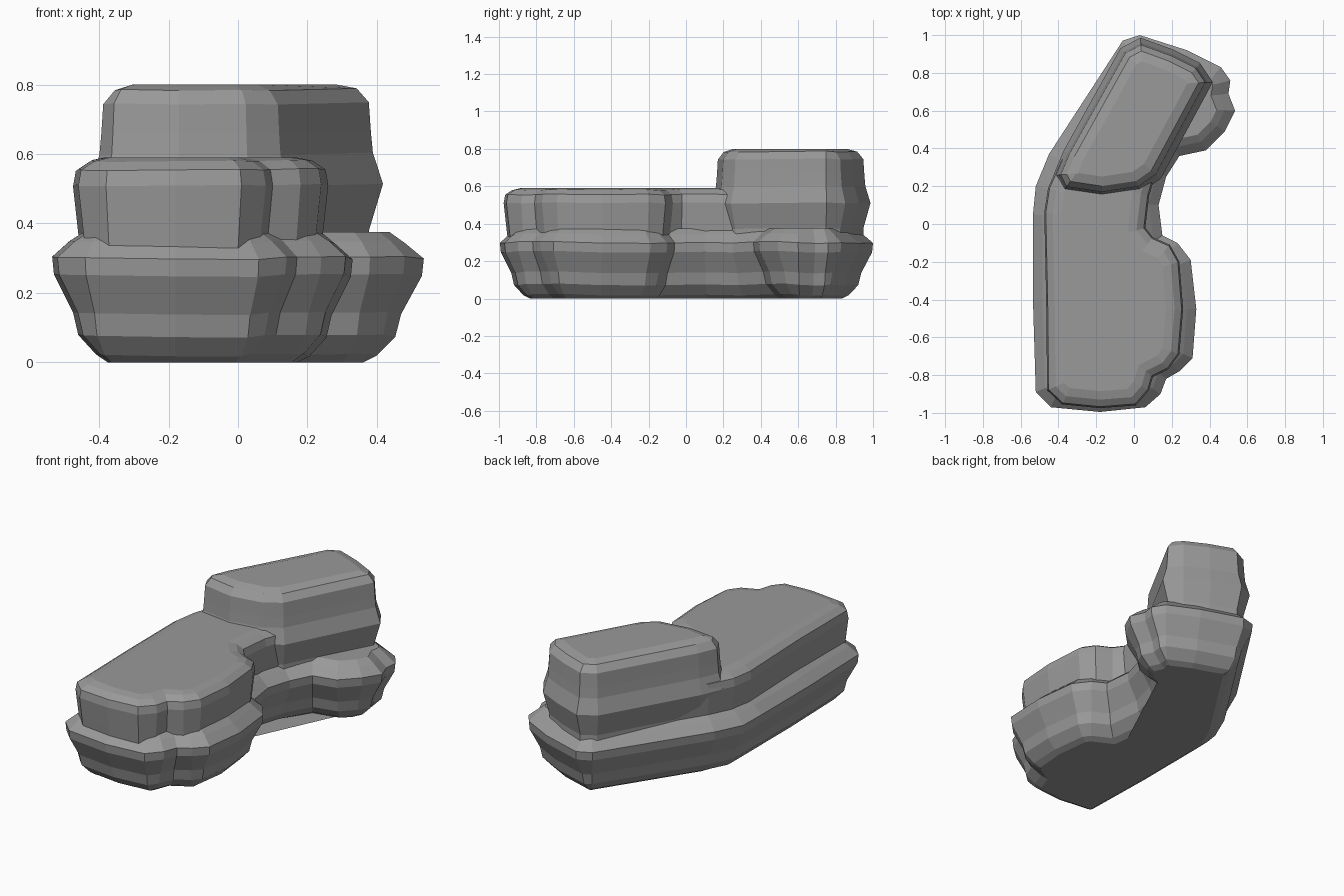
import bpy
import bmesh
import random
from mathutils import Vector

random.seed(4)

old = bpy.data.objects.get("Cube")
if old:
    bpy.data.objects.remove(old, do_unlink=True)

# Single stone colour
stone = bpy.data.materials.new("stone_grey")
stone.use_nodes = True
stone.diffuse_color = (0.32, 0.32, 0.32, 1)
stone.node_tree.nodes["Principled BSDF"].inputs["Base Color"].default_value = stone.diffuse_color


def inset_outline(points, amount):
    """Shift a clockwise outline inward along its mitred corner normals."""
    result = []
    for i, p in enumerate(points):
        p = Vector(p)
        before = (p - Vector(points[i - 1])).normalized()
        after = (Vector(points[(i + 1) % len(points)]) - p).normalized()
        n1 = Vector((before.y, -before.x))
        n2 = Vector((after.y, -after.x))
        corner = (n1 + n2) / max(1 + n1.dot(n2), 0.7)
        result.append(p + corner * amount)
    return result


def rock_layer(name, outline, profile, wobble):
    """Loft an outline through (height, inset) steps and cap both ends."""
    bm = bmesh.new()
    rings = []
    lift = [random.uniform(-wobble, wobble) for _ in outline]
    for step, (z, amount) in enumerate(profile):
        inner = 0 < step < len(profile) - 1
        rings.append([bm.verts.new((p.x, p.y, z + (lift[i] if inner else 0)))
                      for i, p in enumerate(inset_outline(outline, amount))])
    count = len(outline)
    for low, high in zip(rings, rings[1:]):
        for i in range(count):
            j = (i + 1) % count
            bm.faces.new((low[i], high[i], high[j], low[j]))
    bm.faces.new(rings[0])
    bm.faces.new(rings[-1])
    bmesh.ops.recalc_face_normals(bm, faces=bm.faces)
    mesh = bpy.data.meshes.new(name)
    bm.to_mesh(mesh)
    bm.free()
    mesh.materials.append(stone)
    obj = bpy.data.objects.new(name, mesh)
    bpy.context.collection.objects.link(obj)
    return obj


# Widest layer: curved footing with a bulging belt and a knob at the back left
base_outline = [
    (0.03, 1.0), (0.28, 0.92), (0.46, 0.83), (0.51, 0.76), (0.50, 0.69),
    (0.535, 0.60), (0.48, 0.49), (0.38, 0.39), (0.24, 0.36), (0.17, 0.25),
    (0.13, 0.10), (0.15, -0.06), (0.23, -0.10), (0.30, -0.19), (0.33, -0.45),
    (0.31, -0.71), (0.24, -0.78), (0.17, -0.82), (0.14, -0.90), (0.06, -0.97),
    (-0.18, -0.995), (-0.44, -0.97), (-0.52, -0.89), (-0.535, -0.4),
    (-0.535, 0.05), (-0.52, 0.20), (-0.45, 0.37), (-0.06, 0.97)]
rock_layer("base_rock", base_outline,
           [(0, 0.16), (0.02, 0.125), (0.075, 0.075), (0.14, 0.06),
            (0.25, 0.005), (0.30, 0), (0.345, 0.05), (0.375, 0.09)], 0.006)

# Middle shelf: follows the footing but leaves the knob uncovered
shelf_outline = [
    (0.0, 0.90), (0.16, 0.86), (0.34, 0.74), (0.13, 0.32), (0.08, 0.15),
    (0.06, -0.02), (0.10, -0.07), (0.19, -0.11), (0.24, -0.20), (0.26, -0.45),
    (0.24, -0.69), (0.18, -0.77), (0.10, -0.81), (0.08, -0.88), (0.01, -0.96),
    (-0.18, -0.975), (-0.38, -0.955), (-0.46, -0.88), (-0.465, -0.4),
    (-0.475, 0.06), (-0.455, 0.19), (-0.39, 0.34), (-0.05, 0.87)]
rock_layer("middle_shelf", shelf_outline,
           [(0.33, 0.02), (0.375, 0.015), (0.51, 0), (0.555, 0.008),
            (0.58, 0.045), (0.59, 0.09)], 0.004)

# Raised block running diagonally along the back arm
block_outline = [
    (0.035, 0.97), (0.20, 0.91), (0.34, 0.84), (0.40, 0.75), (0.13, 0.25),
    (0.03, 0.18), (-0.17, 0.15), (-0.37, 0.18), (-0.41, 0.26),
    (-0.36, 0.38), (-0.06, 0.92)]
rock_layer("upper_block", block_outline,
           [(0.33, 0.02), (0.375, 0.02), (0.51, -0.015), (0.60, 0.01),
            (0.66, 0.015), (0.745, 0.02), (0.785, 0.05), (0.80, 0.10)], 0.004)
